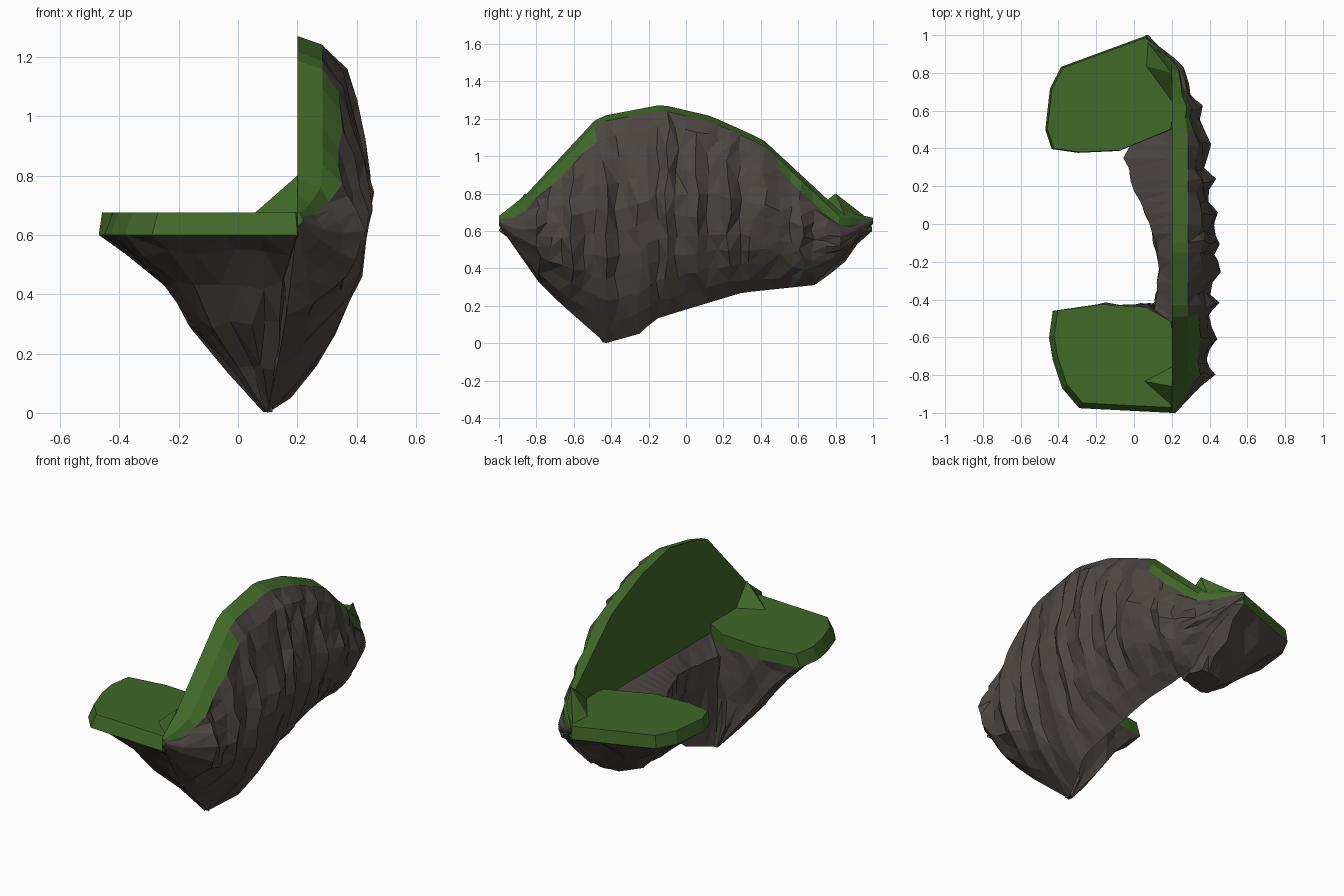
import bpy, bmesh, random
from mathutils import Vector

if "Cube" in bpy.data.objects:
    bpy.data.objects.remove(bpy.data.objects["Cube"])

random.seed(4)


def material(name, col):
    m = bpy.data.materials.new(name)
    m.diffuse_color = (*col, 1)
    m.use_nodes = True
    m.node_tree.nodes["Principled BSDF"].inputs["Base Color"].default_value = m.diffuse_color
    return m


ROCK = material("rock", (0.075, 0.062, 0.056))
GRASS = material("grass", (0.052, 0.14, 0.022))


def curve(pts, v):
    """Piecewise linear lookup in sorted (key, value) points."""
    for (a, p), (b, q) in zip(pts, pts[1:]):
        if v <= b:
            return p + (q - p) * max(0, (v - a) / (b - a))
    return pts[-1][1]


def jit(a):
    return random.uniform(-a, a)


def loft(name, rings, is_grass):
    """Skin closed rings, cap both ends, colour faces by (ring, side)."""
    bm = bmesh.new()
    vs = [[bm.verts.new(p) for p in r] for r in rings]
    n = len(vs[0])
    for i in range(len(vs) - 1):
        for j in range(n):
            k = (j + 1) % n
            f = bm.faces.new((vs[i][j], vs[i][k], vs[i + 1][k], vs[i + 1][j]))
            f.material_index = int(is_grass(i, j))
    for i, ring in ((-1, vs[0]), (len(vs), vs[-1])):
        bm.faces.new(ring).material_index = int(is_grass(i, 0))
    bmesh.ops.remove_doubles(bm, verts=bm.verts, dist=0.0005)
    bmesh.ops.triangulate(bm, faces=[f for f in bm.faces if f.material_index == 0])
    bmesh.ops.recalc_face_normals(bm, faces=bm.faces)
    me = bpy.data.meshes.new(name)
    bm.to_mesh(me)
    bm.free()
    me.materials.append(ROCK)
    me.materials.append(GRASS)
    ob = bpy.data.objects.new(name, me)
    bpy.context.collection.objects.link(ob)
    return ob


# Back wall: cross-sections in XZ swept along y
TOP = [(-1, .68), (-.86, .79), (-.47, 1.21), (-.13, 1.275), (.13, 1.215), (.41, 1.09), (.82, .71), (1, .67)]
BOTTOM = [(-1, .63), (-.79, .33), (-.68, .22), (-.43, 0), (-.25, .05), (-.16, .13), (0, .18),
          (.3, .27), (.68, .31), (.8, .42), (1, .64)]
OUTER = [(-1, .22), (-.82, .41), (-.4, .42), (-.1, .45), (.1, .42), (.45, .385), (.69, .33), (.85, .24), (1, .075)]
INNER = [(-1, .2), (.84, .2), (1, .06)]
BASE_X = [(-1, .2), (-.6, .13), (-.43, .1), (-.2, .2), (.5, .15), (.84, .15), (1, .06)]
BELLY = [(-1, .2), (-.5, .1), (-.2, .13), (0, .09), (.2, 0), (.35, -.05), (.6, .1), (.85, .15), (1, .06)]
BULGE = [(0, 0), (.12, .4), (.25, .72), (.4, .9), (.6, 1), (.8, .8), (1, .62)]

ys = [-1, -.93, -.86, -.79, -.73, -.67, -.61, -.55, -.49, -.43, -.37, -.31, -.25, -.2, -.15, -.1, -.05, 0,
      .06, .12, .17, .23, .29, .35, .42, .49, .56, .62, .68, .75, .82, .88, .94, 1]
rings = []
for n, y in enumerate(ys):
    zt, zb, xi = curve(TOP, y), curve(BOTTOM, y), curve(INNER, y)
    bx = curve(BASE_X, y)
    fade = min(1, (1 - abs(y)) / .25)
    ridge = (.018 if n % 3 == 0 else -.012) + jit(.012)
    xo = curve(OUTER, y) + ridge * fade
    rim = min(.085, (xo - xi) * .5)
    drop = min(.06, (zt - zb) * .3)
    zg = max(.62, zb)
    ring = [(xi, y, zg), (xi, y, zt), (xi + rim, y, zt - drop * .5)]
    for f in (.95, .85, .73, .61, .5, .39, .29, .19, .09):
        x = bx + (xo - bx) * curve(BULGE, f) if f < .6 else xi + (xo - xi) * curve(BULGE, f)
        ring.append((max(x, xi + rim if f > .6 else x) + jit(.012) * fade, y + jit(.015) * fade,
                     zb + (zt - drop - zb) * f + jit(.01) * fade))
    ring.append((bx, y, zb))
    bel = curve(BELLY, y)
    for f in (.3, .6, .85):
        x = bx + (bel - bx) * min(1, f / .6)
        ring.append((x + jit(.012) * fade, y, zb + (zg - zb) * f))
    rings.append(ring)
loft("cliff_wall", rings,
     lambda i, j: j == 0 or j == 1 or (j == 2 and (i < 8 or i > 24)))


# Platforms: flat grass tops tapering to a rocky underside
def platform(name, outline, levels, tip):
    pts = []
    for a, b in zip(outline, outline[1:] + outline[:1]):
        a, b = Vector(a), Vector(b)
        k = max(1, round((b - a).length / .14))
        pts += [a.lerp(b, i / k) for i in range(k)]
    rings = []
    for n, (z, t) in enumerate(levels):
        wob = .016 if 1 < n else 0
        ring = []
        for p in pts:
            q = p.lerp(Vector(tip), t)
            ring.append((q.x + jit(wob), q.y + jit(wob), z + jit(wob if n < len(levels) - 1 else 0)))
        rings.append(ring)
    loft(name, rings, lambda i, j: i < 1)


platform("front_platform",
         [(-.43, -.46), (-.19, -.425), (.06, -.44), (.2, -.52), (.24, -.8), (.2, -1), (-.29, -.975),
          (-.38, -.87), (-.43, -.72), (-.45, -.6)],
         [(.675, .05), (.6, 0), (.54, .15), (.43, .36), (.3, .53), (.15, .77), (.003, .995)], (.1, -.43))
platform("back_platform",
         [(-.44, .395), (-.3, .375), (-.08, .385), (.2, .5), (.22, .7), (.19, .84), (.13, .94), (.06, 1),
          (-.39, .835), (-.45, .72), (-.475, .5)],
         [(.675, .03), (.6, .01), (.53, .2), (.45, .36), (.37, .52), (.31, .7)], (.07, .56))

# Grassy wedges where the platforms meet the wall
for name, s, tri in (("front_wedge", -.86, [(.04, -.83), (.21, -.74), (.21, -.98)]),
                     ("back_wedge", .8, [(.06, .98), (.05, .84), (.21, .62), (.2, .86)])):
    base = [(x, y, .66) for x, y in tri]
    loft(name, [base, [(.2, s, .8)] * len(base)], lambda i, j: i < 1)
